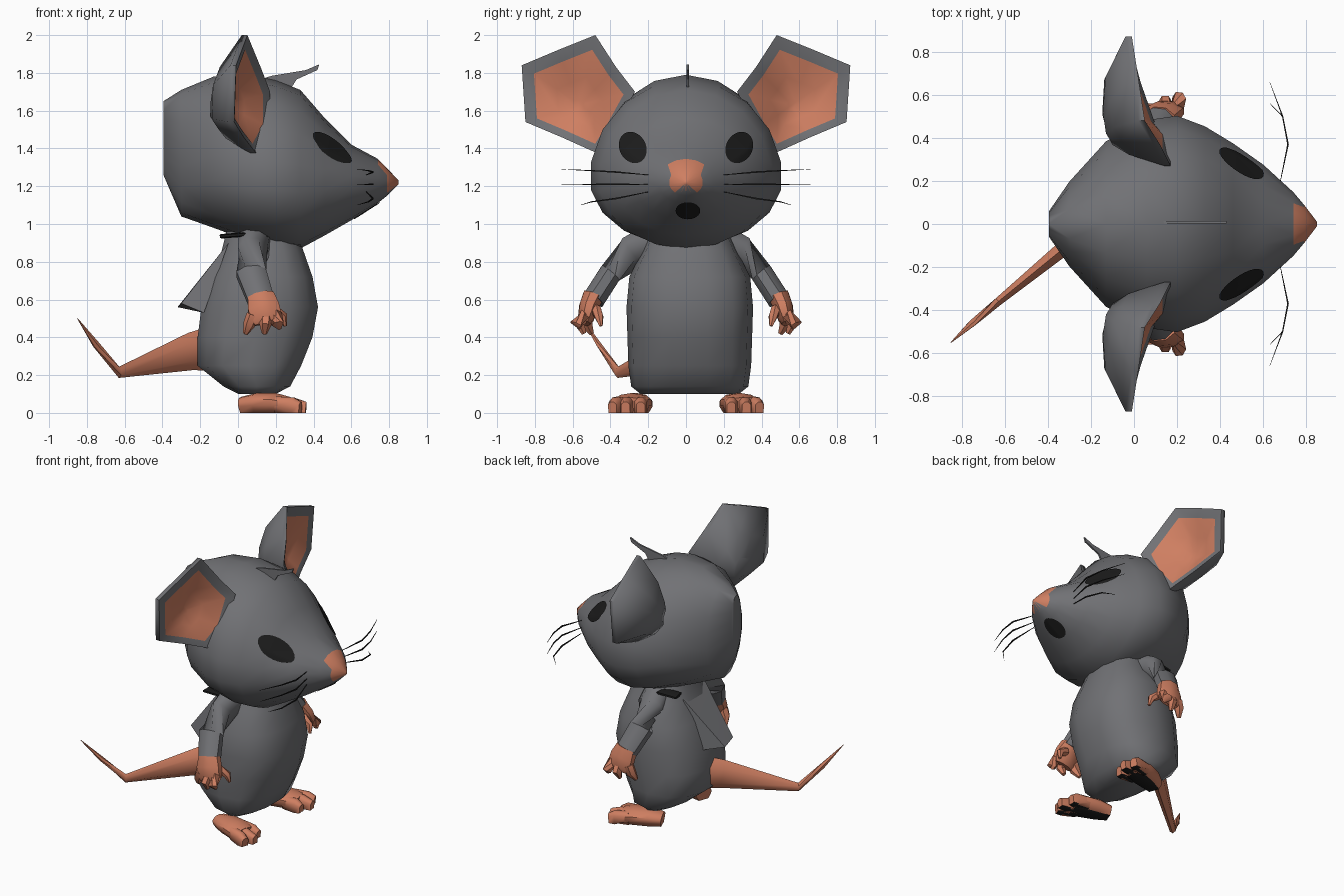
import bpy, bmesh, math
from mathutils import Vector
from mathutils.bvhtree import BVHTree

if "Cube" in bpy.data.objects:
    bpy.data.objects.remove(bpy.data.objects["Cube"])


def material(name, rgb):
    m = bpy.data.materials.new(name)
    m.diffuse_color = (*rgb, 1)
    m.use_nodes = True
    m.node_tree.nodes["Principled BSDF"].inputs["Base Color"].default_value = m.diffuse_color
    return m


GREY = material("grey_fur", (0.165, 0.167, 0.178))
SKIN = material("orange_skin", (0.62, 0.21, 0.12))
DARK = material("black", (0.012, 0.012, 0.012))


def finish(name, bm, mats, rule=None, angle=50):
    """Turn a bmesh into a smooth object; rule(face) gives the material slot."""
    bmesh.ops.recalc_face_normals(bm, faces=bm.faces)
    if rule:
        for f in bm.faces:
            f.normal_update()
            f.material_index = rule(f)
    me = bpy.data.meshes.new(name)
    bm.to_mesh(me)
    ob = bpy.data.objects.new(name, me)
    for m in mats:
        me.materials.append(m)
    bpy.context.collection.objects.link(ob)
    bpy.ops.object.select_all(action='DESELECT')
    ob.select_set(True)
    bpy.context.view_layer.objects.active = ob
    bpy.ops.object.shade_smooth_by_angle(angle=math.radians(angle))
    return ob


def loft(rings, bm=None):
    """Skin a list of equal-length rings and close both ends."""
    bm = bm or bmesh.new()
    vs = [[bm.verts.new(p) for p in r] for r in rings]
    n = len(vs[0])
    for a, b in zip(vs, vs[1:]):
        for i in range(n):
            bm.faces.new((a[i], a[(i + 1) % n], b[(i + 1) % n], b[i]))
    bm.faces.new(vs[0])
    bm.faces.new(vs[-1])
    return bm


def circle(n, power=1.0):
    out = []
    for i in range(n):
        a = 2 * math.pi * (i + 0.5) / n
        c, s = math.cos(a), math.sin(a)
        out.append((math.copysign(abs(c) ** power, c), math.copysign(abs(s) ** power, s)))
    return out


def tube(path, n=7, bm=None):
    """path: (x, y, z, side radius, other radius)"""
    pts = [Vector(p[:3]) for p in path]
    rings = []
    for i, p in enumerate(path):
        d = (pts[min(i + 1, len(pts) - 1)] - pts[max(i - 1, 0)]).normalized()
        ref = Vector((0, 0, 1)) if abs(d.z) < 0.7 else Vector((1, 0, 0))
        u = d.cross(ref).normalized()
        v = u.cross(d)
        rings.append([pts[i] + u * c * p[3] + v * s * p[4] for c, s in circle(n)])
    return loft(rings, bm)


# Body: z, back x, front x, half width
body = [(0.10, 0.00, 0.20, 0.26), (0.14, -0.08, 0.28, 0.31), (0.25, -0.22, 0.34, 0.325),
        (0.40, -0.22, 0.40, 0.33), (0.56, -0.20, 0.43, 0.335), (0.72, -0.15, 0.40, 0.32),
        (0.86, -0.09, 0.35, 0.25), (0.98, -0.06, 0.31, 0.20)]
finish("body", loft([[((a + b) / 2 + (b - a) / 2 * c, 0.02 + w * s, z) for c, s in circle(14, 0.8)]
                     for z, a, b, w in body]), [GREY])

# Fur flap sticking out of the upper back
bm = bmesh.new()
for p in [(-0.05, -0.14, 0.9), (-0.05, 0.14, 0.9), (-0.3, -0.10, 0.58), (-0.32, 0.02, 0.56),
          (-0.18, -0.16, 0.53), (-0.18, 0.10, 0.53)]:
    bm.verts.new(p)
bmesh.ops.convex_hull(bm, input=bm.verts)
finish("back_fur", bm, [GREY])

# Head: x, bottom z, widest z, top z, half width
head = [(-0.395, 1.26, 1.45, 1.65, 0.06), (-0.30, 1.04, 1.36, 1.71, 0.20), (-0.13, 0.98, 1.28, 1.78, 0.39),
        (0.06, 0.91, 1.25, 1.79, 0.49), (0.20, 0.88, 1.24, 1.76, 0.51), (0.33, 0.87, 1.23, 1.71, 0.46),
        (0.46, 0.94, 1.23, 1.56, 0.38), (0.60, 1.02, 1.22, 1.42, 0.28), (0.74, 1.11, 1.22, 1.345, 0.15),
        (0.79, 1.15, 1.22, 1.295, 0.09), (0.85, 1.21, 1.22, 1.23, 0.01)]
bm = loft([[(x, w * c, m + s * ((t - m) if s > 0 else (m - b))) for c, s in circle(18)]
           for x, b, m, t, w in head])
bmesh.ops.triangulate(bm, faces=bm.faces)
bmesh.ops.recalc_face_normals(bm, faces=bm.faces)
head_tree = BVHTree.FromBMesh(bm)


def is_nose(f):
    c = f.calc_center_median()
    return int((c.x > 0.795 and c.z > 1.185) or (c.x > 0.745 and abs(c.y) < 0.095 and c.z > 1.22))


finish("head", bm, [GREY, SKIN], is_nose)


def decal(name, y, z, ry, rz, tilt=0.0):
    """Thin dark patch laid on the front of the head."""
    bm = bmesh.new()
    rows = []
    for k in range(1, 9):
        row = []
        for i in range(24):
            a = i * math.pi / 12
            dy, dz = ry * k / 8 * math.cos(a), rz * k / 8 * math.sin(a)
            p = Vector((2, y + dy + tilt * dz, z + dz))
            hit = head_tree.ray_cast(p, Vector((-1, 0, 0)))
            row.append(bm.verts.new(hit[0] + Vector((0.009, 0, 0))))
        rows.append(row)
    bm.faces.new(rows[0])
    for a, b in zip(rows, rows[1:]):
        for i in range(24):
            j = (i + 1) % 24
            bm.faces.new((a[i], b[i], b[j], a[j]))
    finish(name, bm, [DARK])


decal("mouth", 0.01, 1.07, 0.065, 0.045)

# Hair tuft on the crown
bm = bmesh.new()
tuft = [(0.10, 1.76), (0.18, 1.785), (0.36, 1.815), (0.43, 1.845), (0.42, 1.815), (0.31, 1.765), (0.27, 1.70)]
f = bm.faces.new([bm.verts.new((x, 0.015, z)) for x, z in tuft])
r = bmesh.ops.extrude_face_region(bm, geom=[f])
bmesh.ops.translate(bm, vec=(0, -0.012, 0), verts=[v for v in r["geom"] if isinstance(v, bmesh.types.BMVert)])
finish("hair_tuft", bm, [GREY], angle=30)

# Tail with one bend
finish("tail", tube([(-0.14, 0.03, 0.34, 0.06, 0.12), (-0.25, -0.05, 0.325, 0.045, 0.10),
                     (-0.63, -0.36, 0.215, 0.022, 0.03), (-0.75, -0.46, 0.36, 0.015, 0.02),
                     (-0.85, -0.55, 0.50, 0.002, 0.002)], 6), [SKIN])

EAR = [(0.17, 0.27, 1.70), (0.12, 0.37, 1.83), (0.05, 0.48, 2.0), (0.02, 0.68, 1.92), (-0.01, 0.87, 1.84),
       (-0.02, 0.85, 1.54), (0.03, 0.66, 1.46), (0.10, 0.46, 1.37), (0.17, 0.38, 1.50)]
WHISKERS = [(1.26, 1.29, 0.66), (1.21, 1.21, 0.66), (1.17, 1.10, 0.56)]

for s, side in ((1, "left"), (-1, "right")):
    def m(x, y, z, *r):
        return (x, y * s, z, *r)

    # Cupped ear: outer back, rim, orange hollow
    def toward(p, q, t):
        return Vector(p).lerp(Vector(q), t)
    hollow, back = (-0.01, 0.56, 1.63), (-0.19, 0.40, 1.58)
    rings = [[toward(p, back, 0.75) for p in EAR],
             [toward(p, back, 0.40) + Vector((-0.05, 0, 0)) for p in EAR],
             [Vector(p) + Vector((-0.03, 0, 0)) for p in EAR], [Vector(p) for p in EAR],
             [toward(p, hollow, 0.21) for p in EAR], [toward(p, hollow, 0.6) + Vector((-0.03, 0, 0)) for p in EAR],
             [toward(p, hollow, 0.9) + Vector((-0.03, 0, 0)) for p in EAR]]
    bm = loft([[m(*p) for p in r] for r in rings])
    bm.faces.ensure_lookup_table()
    n = len(EAR)
    inner = set(bm.faces[4 * n:6 * n]) | {bm.faces[6 * n + 1]}
    finish(side + "_ear", bm, [GREY, SKIN], lambda f: int(f in inner), 70)

    decal(side + "_eye", 0.282 * s, 1.405, 0.073, 0.083, 0.15 * s)

    # Dark strip where the shoulder meets the neck
    finish(side + "_neck_patch", tube([m(-0.09, 0.21, 0.935, .05, .012), m(0.04, 0.23, 0.945, .05, .012),
                                       m(0.15, 0.21, 0.93, .04, .01)], 6), [DARK])

    # Whiskers
    bm = bmesh.new()
    for z0, z1, y1 in WHISKERS:
        tube([m(0.68, 0.20, z0, .002, .002), m(0.715, 0.37, (z0 + z1) / 2, .005, .006),
              m(0.69, 0.5, z0 * .25 + z1 * .75, .004, .004), m(0.63, y1, z1, .001, .001)], 4, bm)
    finish(side + "_whiskers", bm, [DARK])

    # Arm, then hand with fingers
    finish(side + "_arm", tube([m(0.09, 0.16, 0.92, .09, .10), m(0.08, 0.28, 0.85, .085, .10),
                                m(0.07, 0.40, 0.74, .065, .085), m(0.12, 0.49, 0.60, .065, .075)], 8), [GREY])
    bm = tube([m(0.12, 0.49, 0.62, .06, .075), m(0.135, 0.515, 0.56, .055, .09),
               m(0.15, 0.53, 0.50, .045, .09), m(0.155, 0.535, 0.475, .03, .07)], 8)
    for x0, x1, y1, z1 in [(0.08, 0.04, 0.53, 0.42), (0.15, 0.14, 0.57, 0.42), (0.20, 0.22, 0.59, 0.45)]:
        tube([m(x0, 0.53, 0.52, .035, .035), m((x0 + x1) / 2, y1 - .005, 0.47, .033, .033),
              m(x1, y1 - .03, z1, .014, .014)], 6, bm)
    tube([m(0.18, 0.48, 0.55, .03, .03), m(0.24, 0.46, 0.51, .025, .025), m(0.25, 0.45, 0.46, .01, .01)], 6, bm)
    finish(side + "_hand", bm, [SKIN])

    # Foot: flat-bottomed instep with three toes and a dark sole
    bm = tube([m(0.02, 0.23, 0.045, .06, .04), m(0.10, 0.26, 0.055, .085, .05),
               m(0.20, 0.29, 0.055, .10, .05), m(0.27, 0.31, 0.045, .09, .04)], 10)
    for y0, x1, y1 in [(0.24, 0.33, 0.24), (0.31, 0.36, 0.32), (0.36, 0.33, 0.39)]:
        tube([m(0.20, y0 - .01, 0.05, .035, .04), m(0.29, (y0 + y1) / 2, 0.045, .036, .04),
              m(x1, y1, 0.035, .025, .025)], 8, bm)
    for v in bm.verts:
        v.co.z = 0 if v.co.z < 0.03 else v.co.z
    finish(side + "_foot", bm, [SKIN, DARK],
           lambda f: int(f.normal.z < -0.8 and f.calc_center_median().z < 0.03))
